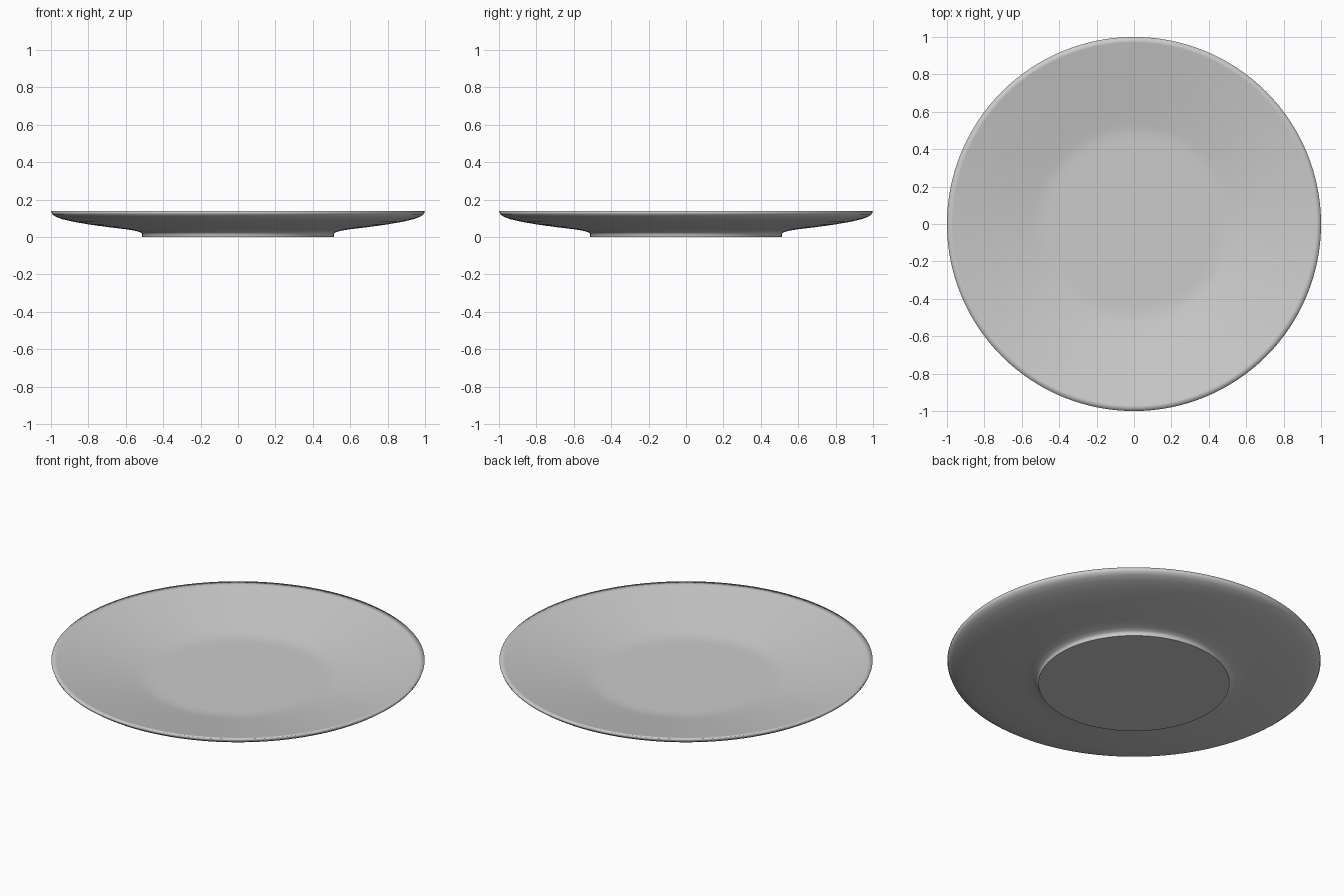
import bpy, bmesh, math

if "Cube" in bpy.data.objects:
    bpy.data.objects.remove(bpy.data.objects["Cube"])

# Single glaze colour
glaze = bpy.data.materials.new("light_grey_glaze")
glaze.diffuse_color = (0.6, 0.6, 0.6, 1)
glaze.use_nodes = True
glaze.node_tree.nodes["Principled BSDF"].inputs["Base Color"].default_value = glaze.diffuse_color

# Half profile (radius, height): foot, underside, rim, bowl, floor
profile = [
    (0.512, 0.0), (0.512, 0.017), (0.520, 0.025), (0.545, 0.033),
    (0.60, 0.042), (0.70, 0.054), (0.80, 0.068), (0.88, 0.082),
    (0.94, 0.096), (0.975, 0.109), (0.993, 0.122), (1.0, 0.140),
    (0.97, 0.134), (0.90, 0.120), (0.80, 0.100), (0.70, 0.080),
    (0.60, 0.060), (0.53, 0.046), (0.49, 0.040), (0.44, 0.040),
]
SIDES = 128

# Lathe the plate
bm = bmesh.new()
rings = [[bm.verts.new((r * math.cos(2 * math.pi * i / SIDES),
                        r * math.sin(2 * math.pi * i / SIDES), z))
          for i in range(SIDES)] for r, z in profile]
for a, b in zip(rings, rings[1:]):
    for i in range(SIDES):
        j = (i + 1) % SIDES
        bm.faces.new((a[i], a[j], b[j], b[i]))
bm.faces.new(rings[-1])                    # eating surface
bm.faces.new(list(reversed(rings[0])))     # flat base
bmesh.ops.recalc_face_normals(bm, faces=bm.faces)

# Smooth everywhere except the crisp edge of the foot
for f in bm.faces:
    f.smooth = True
for e in bm.edges:
    if all(v.co.z < 0.001 for v in e.verts):
        e.smooth = False

mesh = bpy.data.meshes.new("plate")
bm.to_mesh(mesh)
bm.free()
mesh.materials.append(glaze)
plate = bpy.data.objects.new("plate", mesh)
bpy.context.collection.objects.link(plate)
